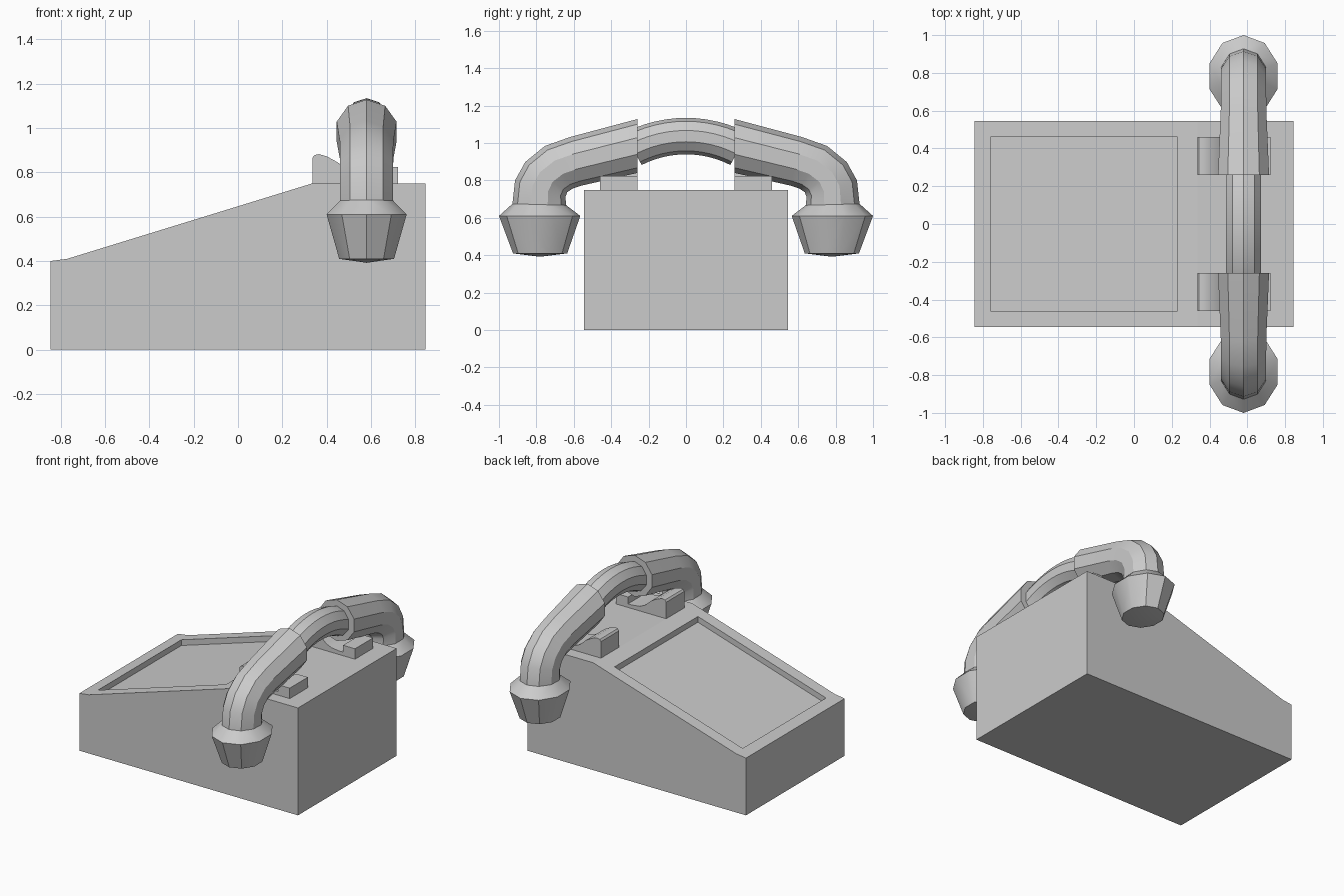
import bpy, bmesh, math
from mathutils import Vector

if "Cube" in bpy.data.objects:
    bpy.data.objects.remove(bpy.data.objects["Cube"])

HX = 0.58      # handset centre line in x
SIDES = 10


def finish(name, bm, smooth=False, mirror=False):
    if mirror:
        geom = bmesh.ops.duplicate(bm, geom=bm.verts[:] + bm.edges[:] + bm.faces[:])["geom"]
        for v in geom:
            if isinstance(v, bmesh.types.BMVert):
                v.co.y = -v.co.y
    bmesh.ops.recalc_face_normals(bm, faces=bm.faces[:])
    mesh = bpy.data.meshes.new(name)
    bm.to_mesh(mesh)
    bm.free()
    obj = bpy.data.objects.new(name, mesh)
    bpy.context.collection.objects.link(obj)
    if smooth:
        bpy.ops.object.select_all(action='DESELECT')
        obj.select_set(True)
        bpy.context.view_layer.objects.active = obj
        bpy.ops.object.shade_smooth_by_angle(angle=math.radians(32))
    return obj


def prism(profile, y0, y1):
    """Extrude an x-z outline along y."""
    bm = bmesh.new()
    a = [bm.verts.new((x, y0, z)) for x, z in profile]
    b = [bm.verts.new((x, y1, z)) for x, z in profile]
    bm.faces.new(a)
    bm.faces.new(b)
    n = len(profile)
    for i in range(n):
        j = (i + 1) % n
        bm.faces.new((a[i], a[j], b[j], b[i]))
    return bm


def loft(sections, tip=None):
    """Skin ten-sided rings, each given by outer point, inner point (y, z) and x radius."""
    bm = bmesh.new()
    rings = []
    for outer, inner, rx in sections:
        o, i = Vector(outer), Vector(inner)
        mid, half = (o + i) / 2, (o - i) / 2
        ring = []
        for k in range(SIDES):
            t = math.tau * k / SIDES
            p = mid + half * math.cos(t)
            ring.append(bm.verts.new((HX + rx * math.sin(t), p.x, p.y)))
        rings.append(ring)
    for r, s in zip(rings, rings[1:]):
        for k in range(SIDES):
            j = (k + 1) % SIDES
            bm.faces.new((r[k], r[j], s[j], s[k]))
    bm.faces.new(rings[0])
    if tip:
        top = bm.verts.new((HX, *tip))
        for k in range(SIDES):
            bm.faces.new((rings[-1][k], rings[-1][(k + 1) % SIDES], top))
    else:
        bm.faces.new(rings[-1])
    return bm


# Wedge body with a sunken panel in its slope
A, B = (-0.77, 0.41), (0.335, 0.75)
bm = prism([(-0.845, 0), (0.845, 0), (0.845, 0.75), B, A, (-0.845, 0.40)], -0.545, 0.545)
bm.normal_update()
slope = min(bm.faces, key=lambda f: (f.calc_center_median()
            - Vector(((A[0] + B[0]) / 2, 0, (A[1] + B[1]) / 2))).length)
bmesh.ops.inset_individual(bm, faces=[slope], thickness=0.08)
mid_x = slope.calc_center_median().x
for v in slope.verts:
    v.co.x = -0.76 if v.co.x < mid_x else 0.23
    v.co.y = math.copysign(0.46, v.co.y)
    v.co.z = A[1] + (v.co.x - A[0]) * (B[1] - A[1]) / (B[0] - A[0])
floor = bmesh.ops.extrude_discrete_faces(bm, faces=[slope])["faces"][0]
for v in floor.verts:
    v.co.z -= 0.04
finish("body", bm)

# Pair of cradle rests
rest = [(0.335, 0.74), (0.335, 0.865), (0.345, 0.878), (0.365, 0.882), (0.40, 0.872),
        (0.45, 0.845), (0.50, 0.80), (0.54, 0.782), (0.60, 0.775), (0.63, 0.775),
        (0.63, 0.823), (0.722, 0.823), (0.722, 0.74)]
finish("cradle_rests", prism(rest, 0.26, 0.46), smooth=True, mirror=True)

# Arched handle between the two grips
R, r = 0.62, 0.0975
arc = []
for k in range(-6, 7):
    t = math.radians(27) * k / 6
    d = Vector((math.sin(t), math.cos(t)))
    c = Vector((0, 1.037 - R))
    arc.append((c + d * (R + r), c + d * (R - r), r))
finish("handset_handle", loft(arc), smooth=True)

# Bent grips ending in flared ear and mouth pieces
grip = [((0.26, 1.128), (0.26, 0.84), 0.142),
        ((0.62, 1.032), (0.56, 0.772), 0.127),
        ((0.755, 0.984), (0.605, 0.757), 0.126),
        ((0.86, 0.898), (0.635, 0.737), 0.126),
        ((0.914, 0.80), (0.645, 0.71), 0.126),
        ((0.928, 0.675), (0.64, 0.667), 0.126),
        ((1.0, 0.61), (0.565, 0.61), 0.19),
        ((0.925, 0.41), (0.635, 0.41), 0.13)]
finish("handset_ends", loft(grip, tip=(0.78, 0.392)), smooth=True, mirror=True)
